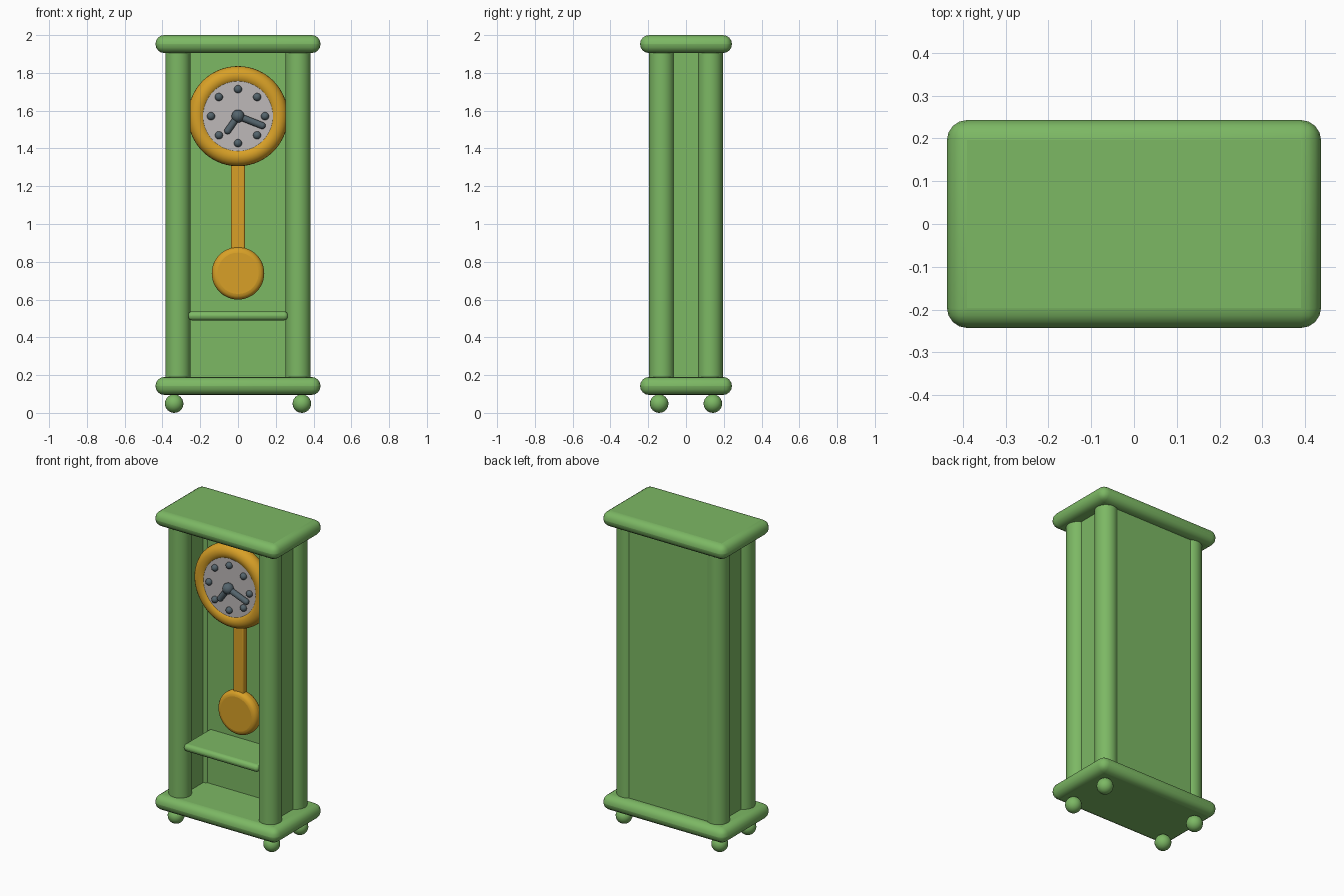
import bpy, math
from mathutils import Vector

if "Cube" in bpy.data.objects:
    bpy.data.objects.remove(bpy.data.objects["Cube"])


def material(name, rgb):
    m = bpy.data.materials.new(name)
    m.diffuse_color = (*rgb, 1)
    m.use_nodes = True
    m.node_tree.nodes["Principled BSDF"].inputs["Base Color"].default_value = m.diffuse_color
    return m


GREEN = material("green paint", (0.202, 0.479, 0.127))
GOLD = material("gold", (0.686, 0.352, 0.02))
PALE = material("pale grey", (0.51, 0.48, 0.48))
SLATE = material("dark slate", (0.089, 0.127, 0.15))


def finish(name, mat, bevel=0, segments=4):
    o = bpy.context.object
    o.name = name
    o.data.materials.append(mat)
    if bevel:
        b = o.modifiers.new("round", 'BEVEL')
        b.width, b.segments, b.limit_method = bevel, segments, 'ANGLE'
        b.use_clamp_overlap = True
    bpy.ops.object.shade_smooth_by_angle(angle=math.radians(40))
    return o


def box(name, lo, hi, mat, bevel=0):
    lo, hi = Vector(lo), Vector(hi)
    bpy.ops.mesh.primitive_cube_add(size=1, location=(lo + hi) / 2)
    bpy.context.object.scale = hi - lo
    bpy.ops.object.transform_apply(location=False, rotation=False, scale=True)
    return finish(name, mat, bevel)


def rod(name, a, b, r, mat, bevel=0, sides=32):
    a, b = Vector(a), Vector(b)
    bpy.ops.mesh.primitive_cylinder_add(vertices=sides, radius=r, depth=(b - a).length,
                                        location=(a + b) / 2)
    o = bpy.context.object
    o.rotation_euler = (b - a).to_track_quat('Z', 'Y').to_euler()
    return finish(name, mat, bevel)


def ball(name, p, r, mat):
    bpy.ops.mesh.primitive_uv_sphere_add(segments=24, ring_count=12, radius=r, location=p)
    return finish(name, mat)


# Rounded slabs at top and bottom
box("top_slab", (-.437, -.243, 1.905), (.437, .243, 2.0), GREEN, .047)
box("bottom_slab", (-.437, -.243, .095), (.437, .243, .19), GREEN, .047)

# Corner columns, ball feet and side panels
for sx in (-1, 1):
    for sy in (-1, 1):
        rod("column", (sx * .318, sy * .128, .15), (sx * .318, sy * .128, 1.95), .067, GREEN)
        ball("foot", (sx * .338, sy * .142, .049), .049, GREEN)
    xs = sorted((sx * .293, sx * .343))
    box("side_panel", (xs[0], -.13, .15), (xs[1], .13, 1.95), GREEN)

# Back panel and inner shelf
box("back_panel", (-.318, .08, .15), (.318, .18, 1.95), GREEN)
box("shelf", (-.265, -.18, .49), (.265, .1, .537), GREEN, .022)

# Pendulum
box("pendulum_rod", (-.037, .0, .74), (.037, .045, 1.55), GOLD, .008)
rod("pendulum_bob", (0, .055, .739), (0, -.02, .739), .139, GOLD, .03, 48)

# Clock ring and face
CZ = 1.571
bpy.ops.mesh.primitive_torus_add(major_radius=.215, minor_radius=.05, major_segments=56,
                                 minor_segments=20, location=(0, -.045, CZ),
                                 rotation=(math.pi / 2, 0, 0))
finish("clock_ring", GOLD)
rod("clock_face", (0, .0, CZ), (0, -.085, CZ), .205, PALE, 0, 48)

# Hour markers
for i in range(8):
    t = i * math.pi / 4
    ball("hour_marker", (.143 * math.sin(t), -.088, CZ + .143 * math.cos(t)), .021, SLATE)

# Hub and hands with rounded tips
ball("hub", (0, -.1, CZ), .034, SLATE)
for name, x, z in (("long_hand", .128, -.05), ("short_hand", -.055, -.078)):
    rod(name, (0, -.1, CZ), (x, -.1, CZ + z), .018, SLATE, 0, 24)
    ball(name + "_tip", (x, -.1, CZ + z), .018, SLATE)
